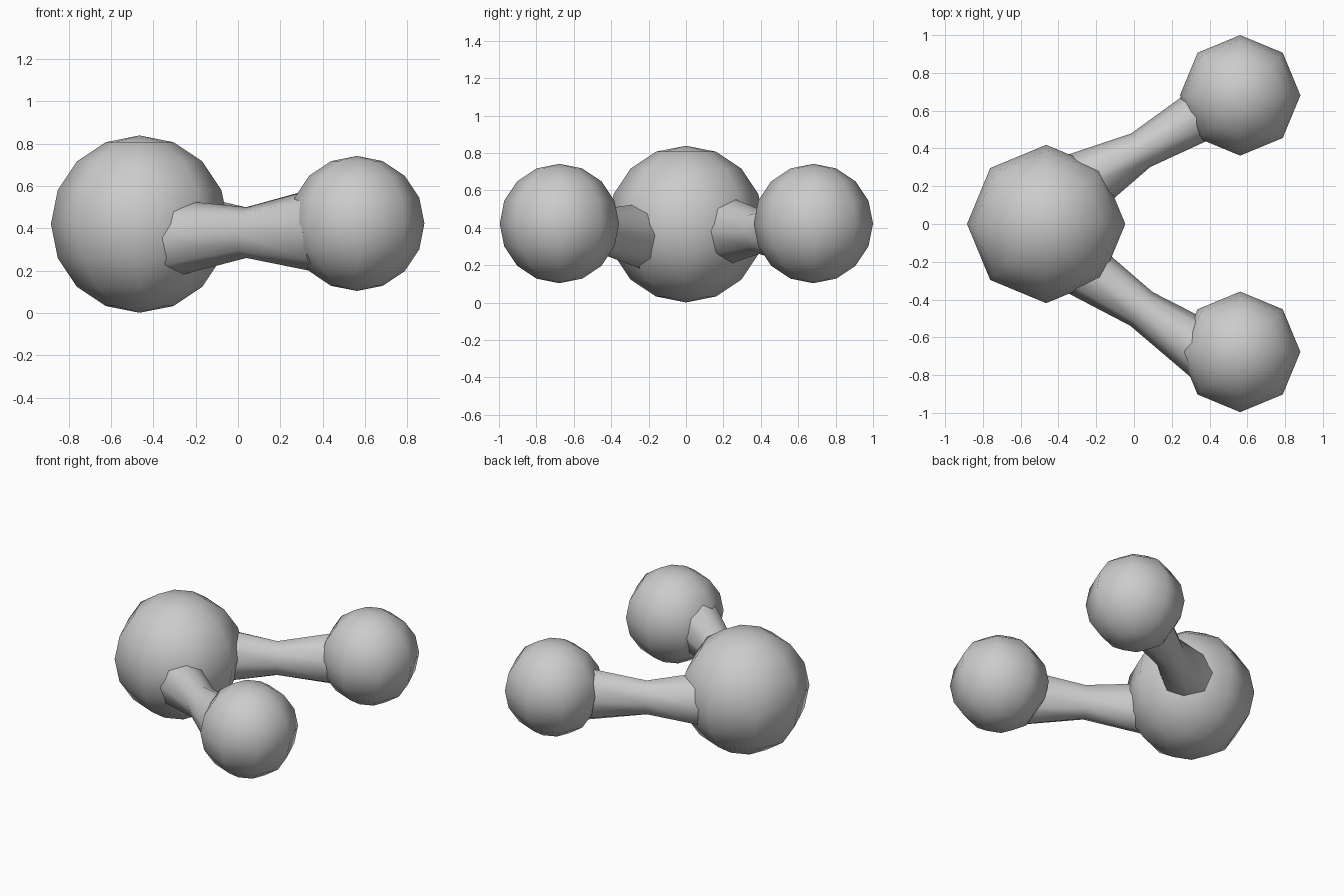
import bpy, bmesh, math
from mathutils import Vector

if "Cube" in bpy.data.objects:
    bpy.data.objects.remove(bpy.data.objects["Cube"])

SIDES = 8


def finish(name, bm):
    bmesh.ops.recalc_face_normals(bm, faces=bm.faces)
    mesh = bpy.data.meshes.new(name)
    bm.to_mesh(mesh)
    bm.free()
    for p in mesh.polygons:
        p.use_smooth = len(p.vertices) < SIDES
    obj = bpy.data.objects.new(name, mesh)
    bpy.context.collection.objects.link(obj)
    return obj


def ball(name, centre, radius):
    bm = bmesh.new()
    bmesh.ops.create_uvsphere(bm, u_segments=8, v_segments=8, radius=radius)
    bmesh.ops.translate(bm, vec=centre, verts=bm.verts)
    finish(name, bm)


def bond(name, stations):
    """Waisted tube; each station is (centre, sideways radius, vertical radius)."""
    bm = bmesh.new()
    axis = Vector(stations[-1][0]) - Vector(stations[0][0])
    side = Vector((-axis.y, axis.x, 0)).normalized()
    up = Vector((0, 0, 1))
    mid = stations[1]

    # push the end rings further inside the balls along the same flare
    def extend(s, f=1.3):
        c = Vector(mid[0]).lerp(Vector(s[0]), f)
        return c, mid[1] + (s[1] - mid[1]) * f, mid[2] + (s[2] - mid[2]) * f

    rings = []
    for c, rs, rz in (extend(stations[0]), mid, extend(stations[2])):
        ring = []
        for i in range(SIDES):
            a = 2 * math.pi * i / SIDES
            ring.append(bm.verts.new(Vector(c) + side * rs * math.cos(a) + up * rz * math.sin(a)))
        rings.append(ring)
    for a, b in zip(rings, rings[1:]):
        for i in range(SIDES):
            j = (i + 1) % SIDES
            bm.faces.new((a[i], a[j], b[j], b[i]))
    bm.faces.new(rings[0])
    bm.faces.new(rings[-1])
    finish(name, bm)


# balls
ball("large_ball", (-0.465, 0, 0.42), 0.419)
ball("small_ball_back", (0.562, 0.681, 0.423), 0.319)
ball("small_ball_front", (0.562, -0.677, 0.423), 0.319)

# connecting bonds
bond("bond_back", [((-0.22, 0.245, 0.385), 0.16, 0.175),
                   ((0.035, 0.39, 0.38), 0.102, 0.12),
                   ((0.325, 0.56, 0.39), 0.135, 0.175)])
bond("bond_front", [((-0.21, -0.28, 0.36), 0.142, 0.165),
                    ((0.04, -0.45, 0.38), 0.107, 0.12),
                    ((0.31, -0.63, 0.39), 0.145, 0.185)])
